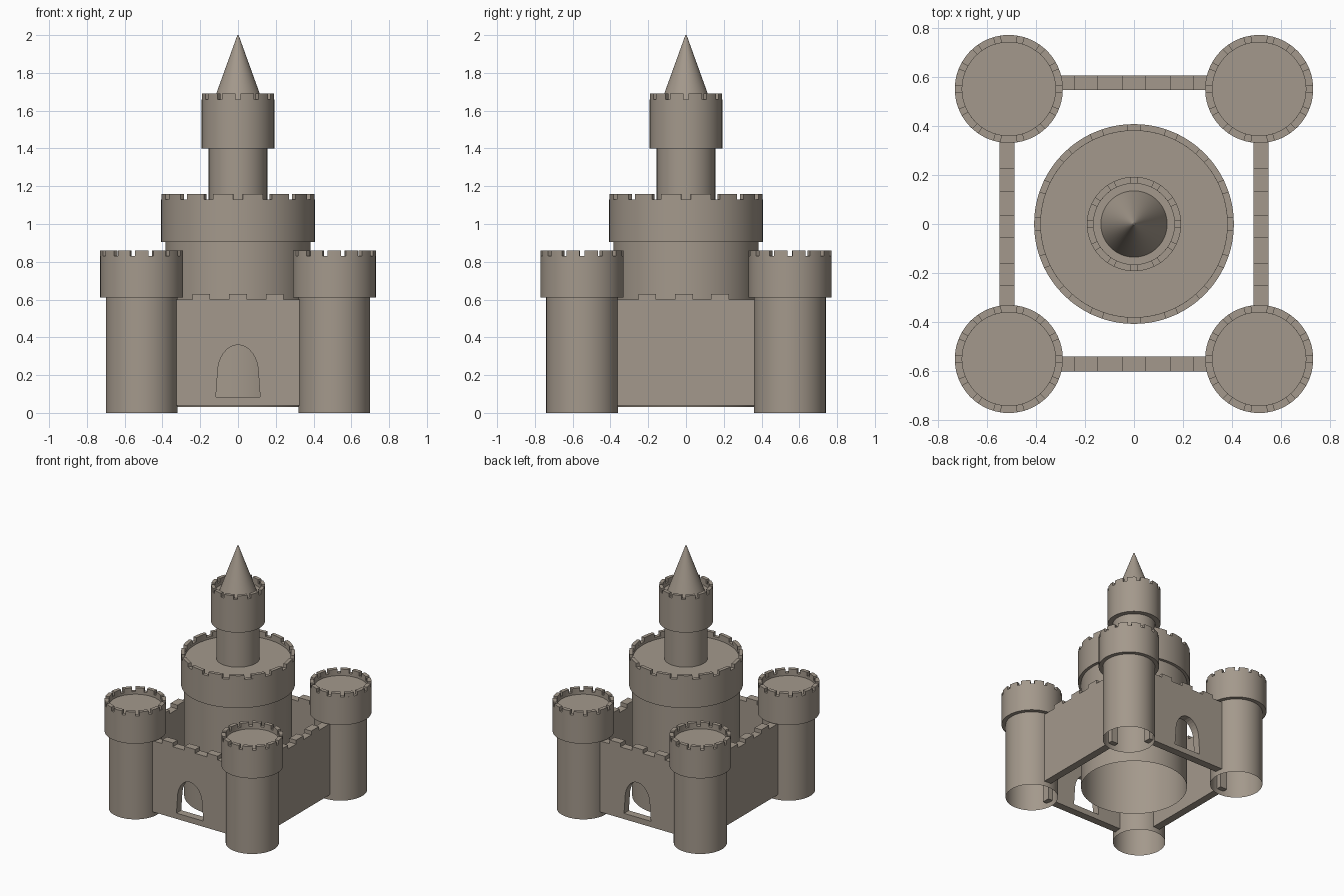
import bpy, bmesh, math
from mathutils import Matrix

if "Cube" in bpy.data.objects:
    bpy.data.objects.remove(bpy.data.objects["Cube"])

stone = bpy.data.materials.new("grey brown stone")
stone.diffuse_color = (0.37, 0.318, 0.262, 1)
stone.use_nodes = True
stone.node_tree.nodes["Principled BSDF"].inputs["Base Color"].default_value = stone.diffuse_color


def add_object(name, mesh, loc=(0, 0, 0), smooth=True):
    ob = bpy.data.objects.new(name, mesh)
    bpy.context.collection.objects.link(ob)
    ob.location = loc
    mesh.materials.clear()
    mesh.materials.append(stone)
    if smooth:
        bpy.context.view_layer.objects.active = ob
        ob.select_set(True)
        bpy.ops.object.shade_smooth_by_angle(angle=math.radians(35))
        ob.select_set(False)
    return ob


def lathe(bm, profile, seg=72):
    # spin a (radius, z) profile; radius 0 becomes a single point
    rings = []
    for r, z in profile:
        if r == 0:
            rings.append([bm.verts.new((0, 0, z))] * seg)
        else:
            rings.append([bm.verts.new((r * math.cos(2 * math.pi * i / seg),
                                        r * math.sin(2 * math.pi * i / seg), z)) for i in range(seg)])
    for a, b in zip(rings, rings[1:]):
        for i in range(seg):
            j = (i + 1) % seg
            quad = list(dict.fromkeys((a[i], a[j], b[j], b[i])))
            bm.faces.new(quad)


def merlons(bm, r_in, r_out, z0, z1, count, gap, steps=4):
    # curved blocks standing on a round parapet
    period = 2 * math.pi / count
    for k in range(count):
        start = (k + gap / 2) * period
        rows = []
        for s in range(steps + 1):
            a = start + period * (1 - gap) * s / steps
            c, d = math.cos(a), math.sin(a)
            rows.append([bm.verts.new((r * c, r * d, z)) for r, z in
                         ((r_out, z0), (r_out, z1), (r_in, z1), (r_in, z0))])
        for p, q in zip(rows, rows[1:]):
            for e in range(3):
                bm.faces.new((p[e], q[e], q[e + 1], p[e + 1]))
        bm.faces.new(rows[0])
        bm.faces.new(rows[-1][::-1])


def tower_mesh(name, shaft_r, z_low, z_head, head_r, in_r, z_floor, z_top, count, gap):
    # hollow shaft, wider head, sunken floor and battlements
    bm = bmesh.new()
    z_par = z_top - 0.03
    lathe(bm, [(shaft_r, z_low), (shaft_r, z_head), (head_r, z_head), (head_r, z_par),
               (in_r, z_par), (in_r, z_floor), (0, z_floor)])
    merlons(bm, in_r, head_r, z_par, z_top, count, gap)
    bmesh.ops.recalc_face_normals(bm, faces=bm.faces)
    me = bpy.data.meshes.new(name)
    bm.to_mesh(me)
    bm.free()
    return me


def wall(name, half, merlon_centres, door, loc, turn):
    # flat outline with battlements and optional arched gate, extruded to thickness
    outline = [(-half, 0.04), (half, 0.04), (half, 0.60)]
    for c in reversed(merlon_centres):
        outline += [(c + 0.047, 0.60), (c + 0.047, 0.63), (c - 0.047, 0.63), (c - 0.047, 0.60)]
    outline.append((-half, 0.60))
    shapes = [outline]
    if door:
        arch = [(0.108 * math.cos(math.pi * i / 16), 0.21 + 0.15 * math.sin(math.pi * i / 16))
                for i in range(17)]
        shapes.append([(-0.117, 0.085), (0.117, 0.085)] + arch)
    cu = bpy.data.curves.new(name, 'CURVE')
    cu.dimensions, cu.fill_mode, cu.extrude = '2D', 'BOTH', 0.03
    for pts in shapes:
        sp = cu.splines.new('POLY')
        sp.points.add(len(pts) - 1)
        for p, (x, y) in zip(sp.points, pts):
            p.co = (x, y, 0, 1)
        sp.use_cyclic_u = True
    tmp = bpy.data.objects.new("outline", cu)
    bpy.context.collection.objects.link(tmp)
    bpy.context.view_layer.update()
    me = bpy.data.meshes.new_from_object(tmp.evaluated_get(bpy.context.evaluated_depsgraph_get()))
    bpy.data.objects.remove(tmp)
    me.transform(Matrix.Rotation(turn, 4, 'Z') @ Matrix.Rotation(math.pi / 2, 4, 'X'))
    for p in me.polygons:
        p.use_smooth = False
    add_object(name, me, loc, smooth=False)


# four corner towers
corner = tower_mesh("corner_tower", 0.19, 0, 0.61, 0.22, 0.19, 0.81, 0.86, 14, 0.28)
for label, sx, sy in (("front_left", -1, -1), ("front_right", 1, -1),
                      ("back_left", -1, 1), ("back_right", 1, 1)):
    add_object(label + "_tower", corner.copy(), (sx * 0.51, sy * 0.55, 0))

# central keep and the turret above it
add_object("keep", tower_mesh("keep", 0.385, 0.03, 0.905, 0.407, 0.38, 1.11, 1.16, 16, 0.32))
add_object("turret", tower_mesh("turret", 0.155, 1.10, 1.40, 0.192, 0.165, 1.635, 1.69, 12, 0.28))

# pointed turret roof
bm = bmesh.new()
lathe(bm, [(0.135, 1.635), (0.004, 1.998), (0, 2.0)])
bmesh.ops.recalc_face_normals(bm, faces=bm.faces)
roof = bpy.data.meshes.new("turret_roof")
bm.to_mesh(roof)
bm.free()
add_object("turret_roof", roof)

# curtain walls, gates in front and back
wall("front_wall", 0.36, [-0.195, 0, 0.195], True, (0, -0.57, 0), 0)
wall("back_wall", 0.36, [-0.195, 0, 0.195], True, (0, 0.575, 0), 0)
for label, sx in (("left", -1), ("right", 1)):
    wall(label + "_wall", 0.40, [-0.205, -0.01, 0.18], False, (sx * 0.517, 0, 0), math.pi / 2)
